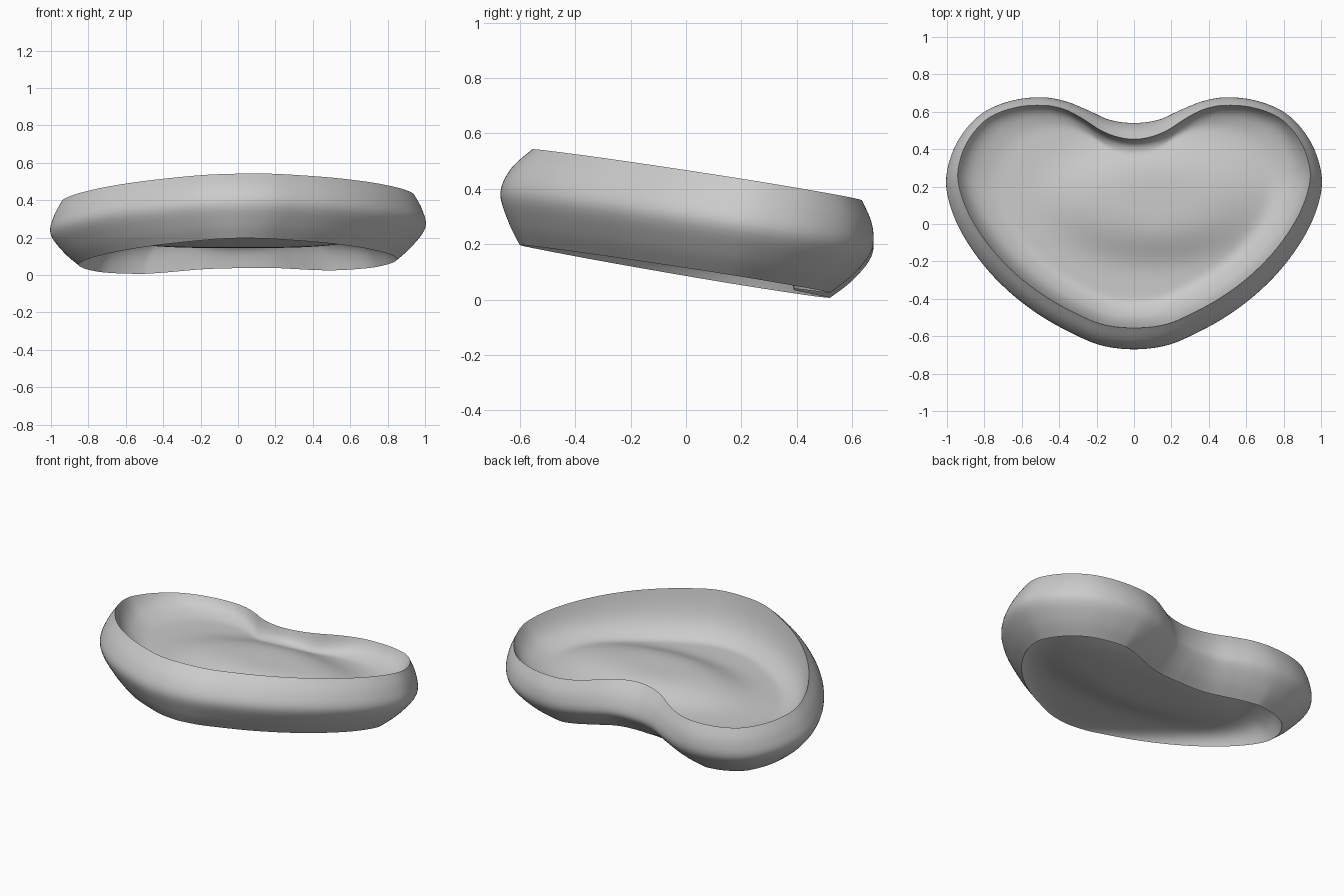
import bpy, bmesh, math
from mathutils import Vector
from mathutils.geometry import interpolate_bezier

cube = bpy.data.objects.get("Cube")
if cube:
    bpy.data.objects.remove(cube)

# Material
grey = bpy.data.materials.new("plain_grey")
grey.use_nodes = True
colour = (0.6, 0.6, 0.6, 1)
grey.diffuse_color = colour
grey.node_tree.nodes["Principled BSDF"].inputs["Base Color"].default_value = colour

# Half of the heart outline, from the back notch round to the front tip
HALF = [(0, .54), (.13, .555), (.25, .605), (.37, .65), (.5, .67), (.66, .65),
        (.81, .585), (.92, .47), (.985, .33), (1, .18), (.94, -.01), (.82, -.2),
        (.67, -.36), (.5, -.49), (.32, -.59), (.17, -.65), (0, -.67)]


def closed_curve(points, steps=8):
    """Smooth closed curve through the points."""
    out, n = [], len(points)
    for i in range(n):
        a, b, c, d = (points[(i + k) % n] for k in (-1, 0, 1, 2))
        out += interpolate_bezier(b, b + (c - a) / 6, c - (d - b) / 6, c, steps + 1)[:-1]
    return out


half = [Vector((x, y, 0)) for x, y in HALF]
outline = closed_curve(half + [Vector((-p.x, p.y, 0)) for p in half[-2:0:-1]])
COUNT = len(outline)


def band_ring(inset, side_extra, shift, height):
    """Outline moved inward, slid along y and laid on a tilted plane."""
    ring = []
    for i, p in enumerate(outline):
        t = (outline[(i + 3) % COUNT] - outline[i - 3]).normalized()
        amount = inset + side_extra * abs(t.y)
        if p.y > 0:  # the upper rim leans further in at the notch
            amount += max(shift, 0) * 1.3 * math.exp(-(p.x / .22) ** 2)
        q = p + Vector((t.y, -t.x, 0)) * amount
        q.y += shift
        q.z = height - .162 * q.y + .018 * q.x
        ring.append(q)
    return ring


def skin(name, rings, close=False):
    """Bridge the rings with quads and smooth them."""
    bm = bmesh.new()
    loops = [[bm.verts.new(p) for p in ring] for ring in rings]
    for a, b in zip(loops, loops[1:]):
        for i in range(COUNT):
            j = (i + 1) % COUNT
            bm.faces.new((a[i], a[j], b[j], b[i]))
    if close:
        bm.faces.new(loops[-1])
    mesh = bpy.data.meshes.new(name)
    bm.to_mesh(mesh)
    bm.free()
    mesh.materials.append(grey)
    mesh.shade_smooth()
    obj = bpy.data.objects.new(name, mesh)
    bpy.context.collection.objects.link(obj)
    return obj


# Outer band: bulging wall between the lower and upper rims
# (inset, extra inset at the sides), (slide along y, height)
KEYS = [((.11, .04), (-.04, .1)), ((.05, .02), (-.02, .175)), ((0, 0), (0, .275)),
        ((.018, 0), (.02, .37)), ((.075, -.015), (.04, .452))]


def between(part, i, u):
    """Smooth value of one half of the keys between key i and the next."""
    pts = [Vector(k[part]) for k in KEYS]
    a, b = pts[i], pts[i + 1]
    before, after = pts[max(i - 1, 0)], pts[min(i + 2, len(pts) - 1)]
    c, d = a + (b - before) / 6, b - (after - a) / 6
    v = 1 - u
    return a * v ** 3 + c * 3 * v * v * u + d * 3 * v * u * u + b * u ** 3


wall = [band_ring(*between(0, i, k / 5), *between(1, i, k / 5))
        for i in range(len(KEYS) - 1) for k in range(5)]
wall.append(band_ring(*KEYS[-1][0], *KEYS[-1][1]))
band = skin("outer_band", wall)


# Dishes: each drops from its rim to a nearly level floor with a central swell
def dish(name, rim, level, swell, middle, radius):
    centre = Vector((0, .08, 0))
    rings = [rim]
    for k in range(1, 37):
        t = (k / 37) ** 1.4
        fall = 1 - (1 - min(t / .27, 1)) ** 2.6
        bulge = .016 * math.sin(math.pi * min(t / .15, 1))
        ring = []
        for p in rim:
            q = p.lerp(centre, t) + (p - centre) * bulge
            r = ((q.x - middle[0]) / radius[0]) ** 2 + ((q.y - middle[1]) / radius[1]) ** 2
            floor = level + swell * math.exp(-r * r)
            q.z = p.z + (floor - p.z) * fall
            ring.append(q)
        rings.append(ring)
    return skin(name, rings, True)


upper = dish("upper_dish", wall[-1], .26, .075, (.12, .13), (.52, .29))
lower = dish("lower_dish", wall[0], .205, -.06, (0, .08), (.68, .3))

# Make every part face outward
for obj, out in ((upper, Vector((0, 0, 1))), (lower, Vector((0, 0, -1))),
                 (band, Vector((1, 0, 0)))):
    polygons = obj.data.polygons
    face = max(polygons, key=lambda f: f.center.x) if obj == band else polygons[-1]
    if face.normal.dot(out) < 0:
        obj.data.flip_normals()
